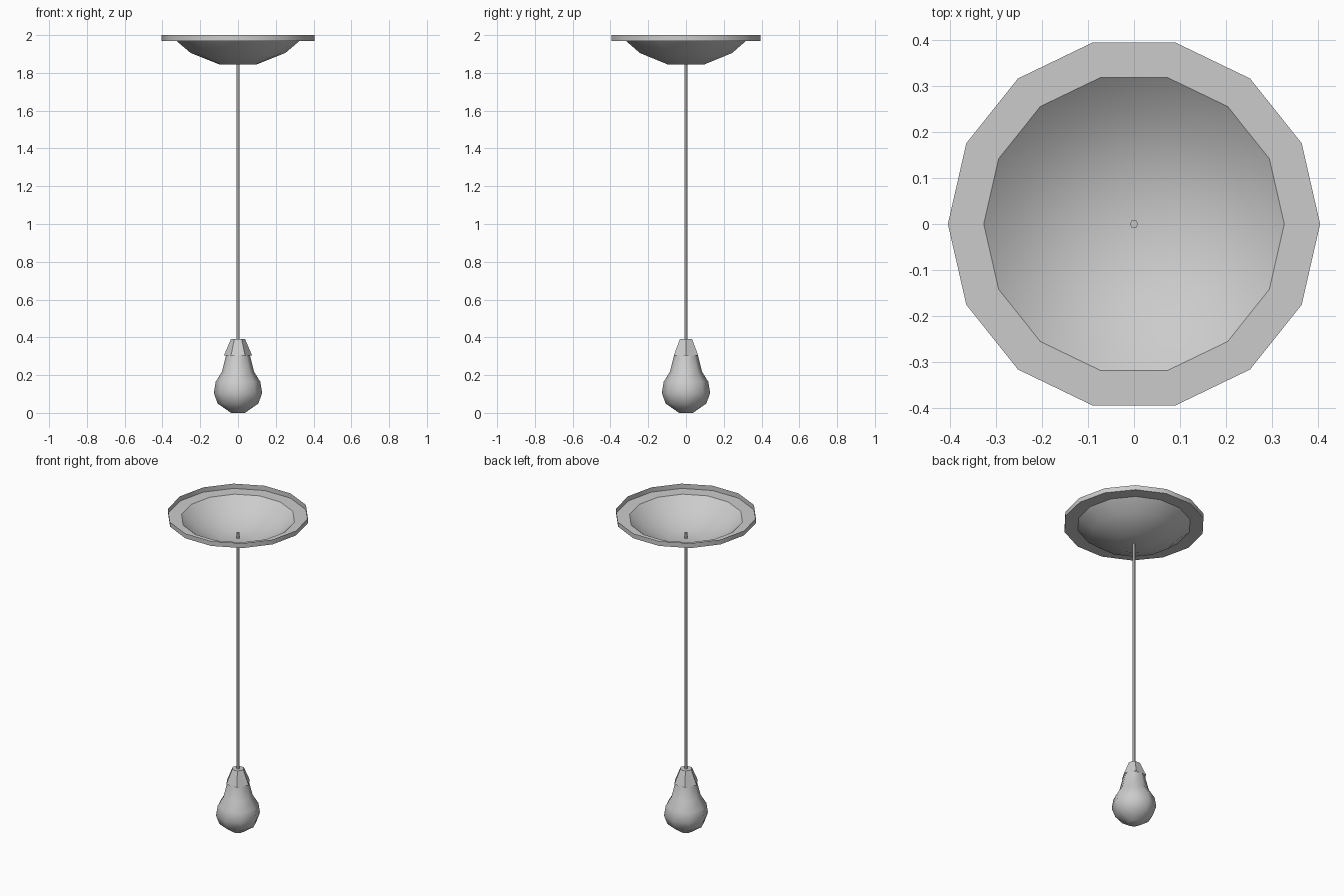
import bpy, bmesh, math

if "Cube" in bpy.data.objects:
    bpy.data.objects.remove(bpy.data.objects["Cube"])

def lathe(name, profile, sides, cap_start=False, cap_end=False, angle=40):
    """Revolve (radius, z) points around z with a vertex on the +x axis."""
    bm = bmesh.new()
    rings = []
    for r, z in profile:
        rings.append([bm.verts.new((r * math.cos(2 * math.pi * i / sides),
                                    r * math.sin(2 * math.pi * i / sides), z))
                      for i in range(sides)])
    for a, b in zip(rings, rings[1:]):
        for i in range(sides):
            j = (i + 1) % sides
            bm.faces.new((a[i], a[j], b[j], b[i]))
    if cap_start:
        bm.faces.new(rings[0][::-1])
    if cap_end:
        bm.faces.new(rings[-1])
    me = bpy.data.meshes.new(name)
    bm.to_mesh(me)
    bm.free()
    ob = bpy.data.objects.new(name, me)
    bpy.context.collection.objects.link(ob)
    bpy.ops.object.select_all(action='DESELECT')
    ob.select_set(True)
    bpy.context.view_layer.objects.active = ob
    bpy.ops.object.shade_smooth_by_angle(angle=math.radians(angle))
    return ob

# Ceiling rose: open dish with a flat flange and thin upright rim
lathe("ceiling_rose", [(0.10, 1.845), (0.25, 1.905), (0.327, 1.97),
                       (0.405, 1.97), (0.405, 2.0)], 14, cap_start=True)

# Cord, poking slightly through the dish
lathe("cord", [(0.009, 0.38), (0.009, 1.88)], 6, True, True)

# Lamp holder: tapered hexagonal cap, open below
lathe("lamp_holder", [(0.074, 0.305), (0.037, 0.392)], 6, cap_end=True)

# Bulb
lathe("bulb", [(0.037, 0.0), (0.108, 0.05), (0.128, 0.105), (0.118, 0.165),
               (0.085, 0.218), (0.062, 0.31)], 8, cap_start=True, angle=60)
